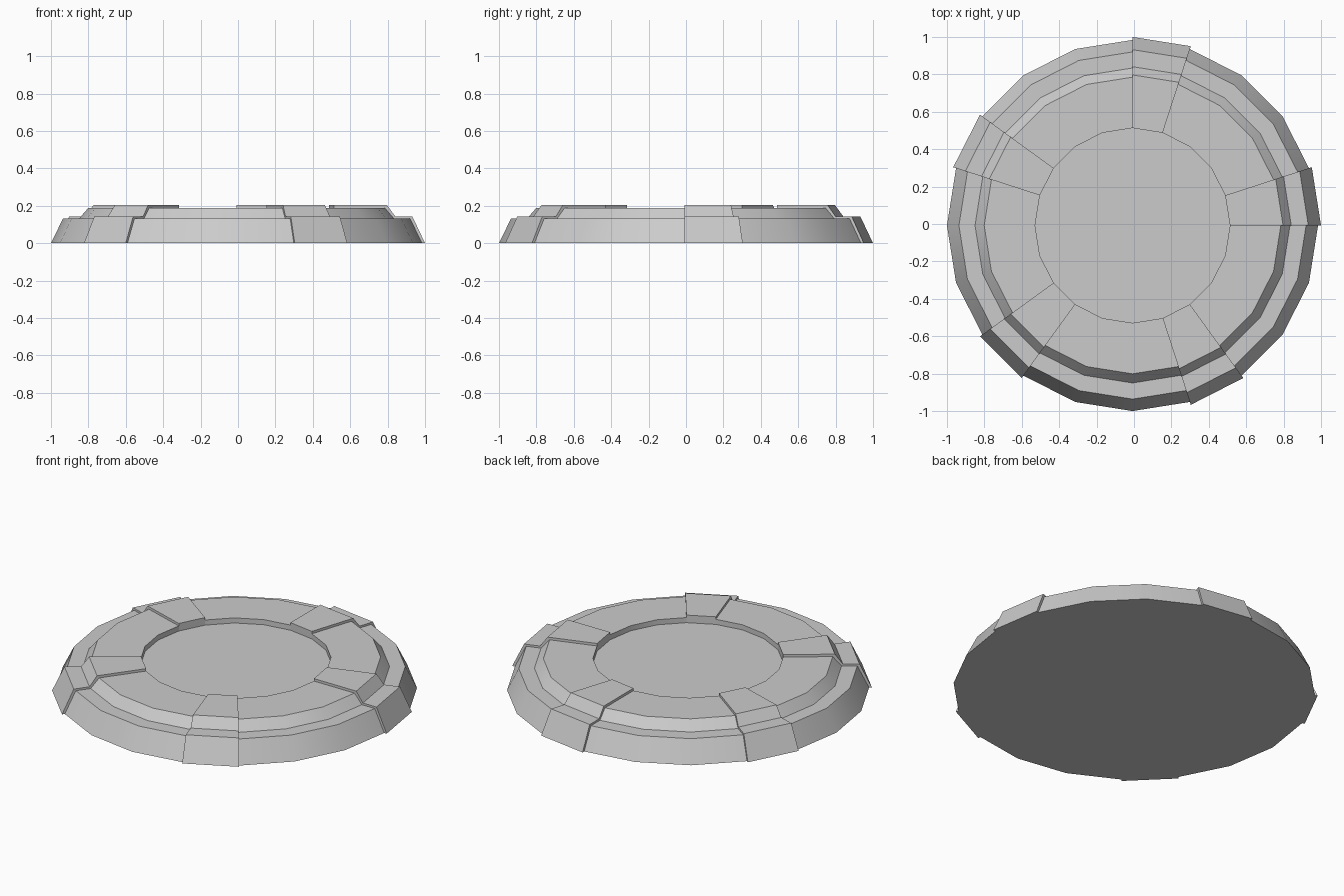
import bpy, bmesh, math

if "Cube" in bpy.data.objects:
    bpy.data.objects.remove(bpy.data.objects["Cube"])

SIDES = 20
CX = CY = -0.008          # axis offset so the overall bounds are centred
# (radius, height) from the outer foot up to the recessed floor
PLAIN = [(0.992, 0), (0.928, 0.131), (0.842, 0.131), (0.793, 0.188), (0.521, 0.188), (0.521, 0.157)]
RAISED = [(1.008, 0), (0.940, 0.143), (0.849, 0.143), (0.805, 0.203), (0.521, 0.203), (0.521, 0.157)]

bm = bmesh.new()
cache = {}


def vert(profile, k, i):
    """Shared vertex k of a profile at angular step i."""
    r, z = profile[k]
    i %= SIDES
    key = (r, z, i)
    if key not in cache:
        a = math.tau * i / SIDES
        cache[key] = bm.verts.new((CX + r * math.cos(a), CY + r * math.sin(a), z))
    return cache[key]


def face(verts):
    bm.faces.new(list(dict.fromkeys(verts)))


def section(i):
    return RAISED if i % 4 == 0 else PLAIN


floor, bottom = [], []
for i in range(SIDES):
    p, before = section(i), section((i - 1) % SIDES)
    # stepped ring surface of this sector
    for k in range(len(p) - 1):
        face([vert(p, k, i), vert(p, k, i + 1), vert(p, k + 1, i + 1), vert(p, k + 1, i)])
    # step walls where a raised rib meets the plain ring
    if p is not before:
        for k in range(len(p) - 1):
            face([vert(before, k, i), vert(p, k, i), vert(p, k + 1, i), vert(before, k + 1, i)])
        bottom.append(vert(before, 0, i))
    bottom.append(vert(p, 0, i))
    floor.append(vert(p, -1, i))

# recessed floor and flat underside
face(floor)
face(bottom[::-1])
bmesh.ops.recalc_face_normals(bm, faces=bm.faces[:])

mesh = bpy.data.meshes.new("round_base")
bm.to_mesh(mesh)
bm.free()
base = bpy.data.objects.new("round_base", mesh)
bpy.context.collection.objects.link(base)
bpy.context.view_layer.objects.active = base
base.select_set(True)
bpy.ops.object.shade_smooth_by_angle(angle=math.radians(30))
